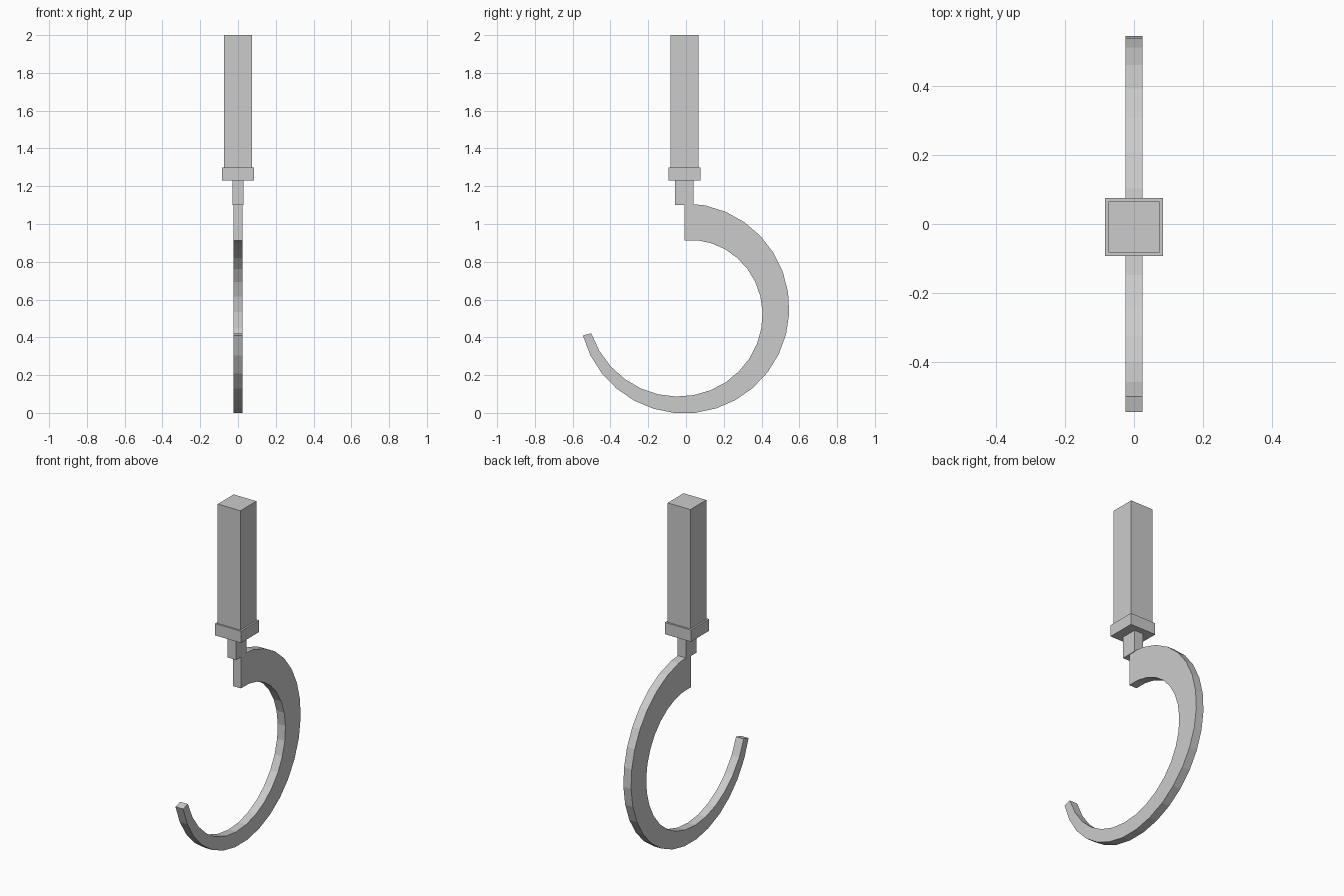
import bpy, bmesh, math

if "Cube" in bpy.data.objects:
    bpy.data.objects.remove(bpy.data.objects["Cube"])

CY = -0.009  # common centre line of grip and blade


def box(name, sx, sy, z0, z1):
    bm = bmesh.new()
    bmesh.ops.create_cube(bm, size=1)
    for v in bm.verts:
        v.co = (v.co.x * sx, v.co.y * sy + CY, z0 + (v.co.z + 0.5) * (z1 - z0))
    finish(name, bm)


def finish(name, bm):
    bmesh.ops.recalc_face_normals(bm, faces=bm.faces)
    me = bpy.data.meshes.new(name)
    bm.to_mesh(me)
    bm.free()
    bpy.context.collection.objects.link(bpy.data.objects.new(name, me))


# Grip, guard and neck
box("grip", 0.148, 0.148, 1.298, 2.0)
box("guard", 0.169, 0.169, 1.229, 1.298)
box("neck", 0.057, 0.096, 1.10, 1.229)

# Sickle blade: 255 degree arc with evenly narrowing width
STEPS, SWEEP, R, CZ, HALF = 22, 255, 0.556, 0.5535, 0.025
bm = bmesh.new()
rings = []
for i in range(STEPS + 1):
    t = i / STEPS
    a = math.radians(SWEEP * t)
    inner = R - (0.196 - 0.150 * t)
    rings.append([bm.verts.new((x, CY + r * math.sin(a), CZ + r * math.cos(a)))
                  for x, r in ((-HALF, inner), (HALF, inner), (HALF, R), (-HALF, R))])
for a, b in zip(rings, rings[1:]):
    for k in range(4):
        n = (k + 1) % 4
        bm.faces.new((a[k], a[n], b[n], b[k]))
bm.faces.new(rings[0])
bm.faces.new(rings[-1])
finish("sickle_blade", bm)
